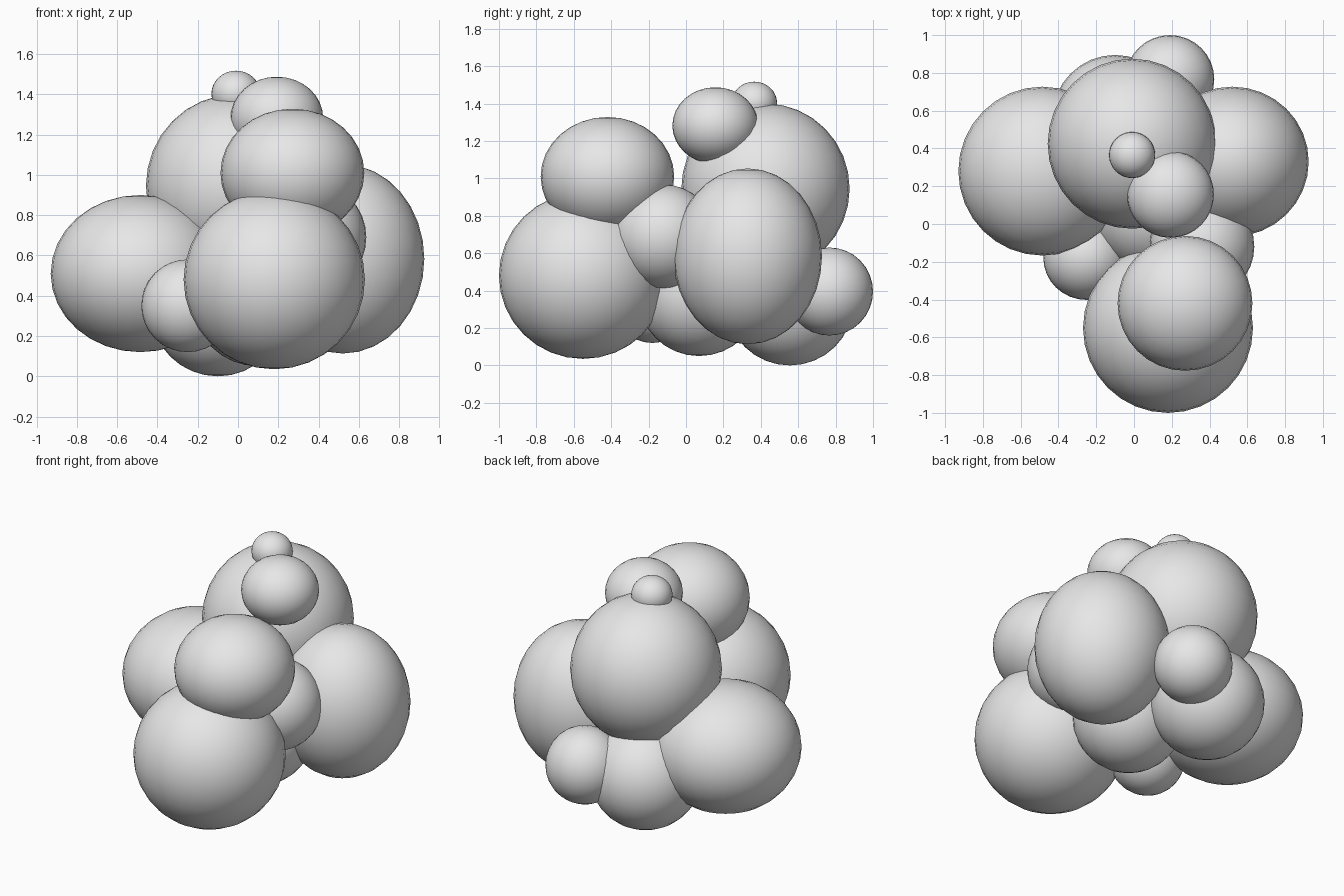
import bpy

grey = bpy.data.materials.new("plain grey")
grey.diffuse_color = (0.8, 0.8, 0.8, 1.0)


def blob(name, centre, radii):
    """Smooth ellipsoid with its poles on the z axis."""
    bpy.ops.mesh.primitive_uv_sphere_add(segments=32, ring_count=16, radius=1, location=centre)
    ob = bpy.context.object
    ob.name = name
    ob.scale = radii
    bpy.ops.object.transform_apply(location=False, rotation=False, scale=True)
    bpy.ops.object.shade_smooth()
    ob.data.materials.append(grey)
    return ob


# Large outer lobes
blob("front_lobe", (0.18, -0.55, 0.48), (0.45, 0.45, 0.445))
blob("upper_front_lobe", (0.27, -0.42, 1.01), (0.357, 0.357, 0.318))
blob("left_lobe", (-0.485, 0.28, 0.51), (0.445, 0.447, 0.39))
blob("right_lobe", (0.52, 0.33, 0.583), (0.405, 0.397, 0.47))
blob("top_lobe", (-0.01, 0.425, 0.945), (0.447, 0.45, 0.455))

# Inner and lower lobes
blob("core_lobe", (0.10, 0.07, 0.38), (0.33, 0.33, 0.33))
blob("right_inner_lobe", (0.36, -0.12, 0.69), (0.277, 0.277, 0.277))
blob("bottom_back_lobe", (-0.10, 0.555, 0.335), (0.335, 0.34, 0.335))

# Small lobes
blob("front_left_bump", (-0.25, -0.18, 0.35), (0.23, 0.222, 0.23))
blob("back_bump", (0.19, 0.767, 0.395), (0.235, 0.233, 0.235))
blob("upper_bump", (0.193, 0.157, 1.282), (0.23, 0.23, 0.205))
blob("top_bump", (-0.01, 0.365, 1.402), (0.122, 0.122, 0.115))
